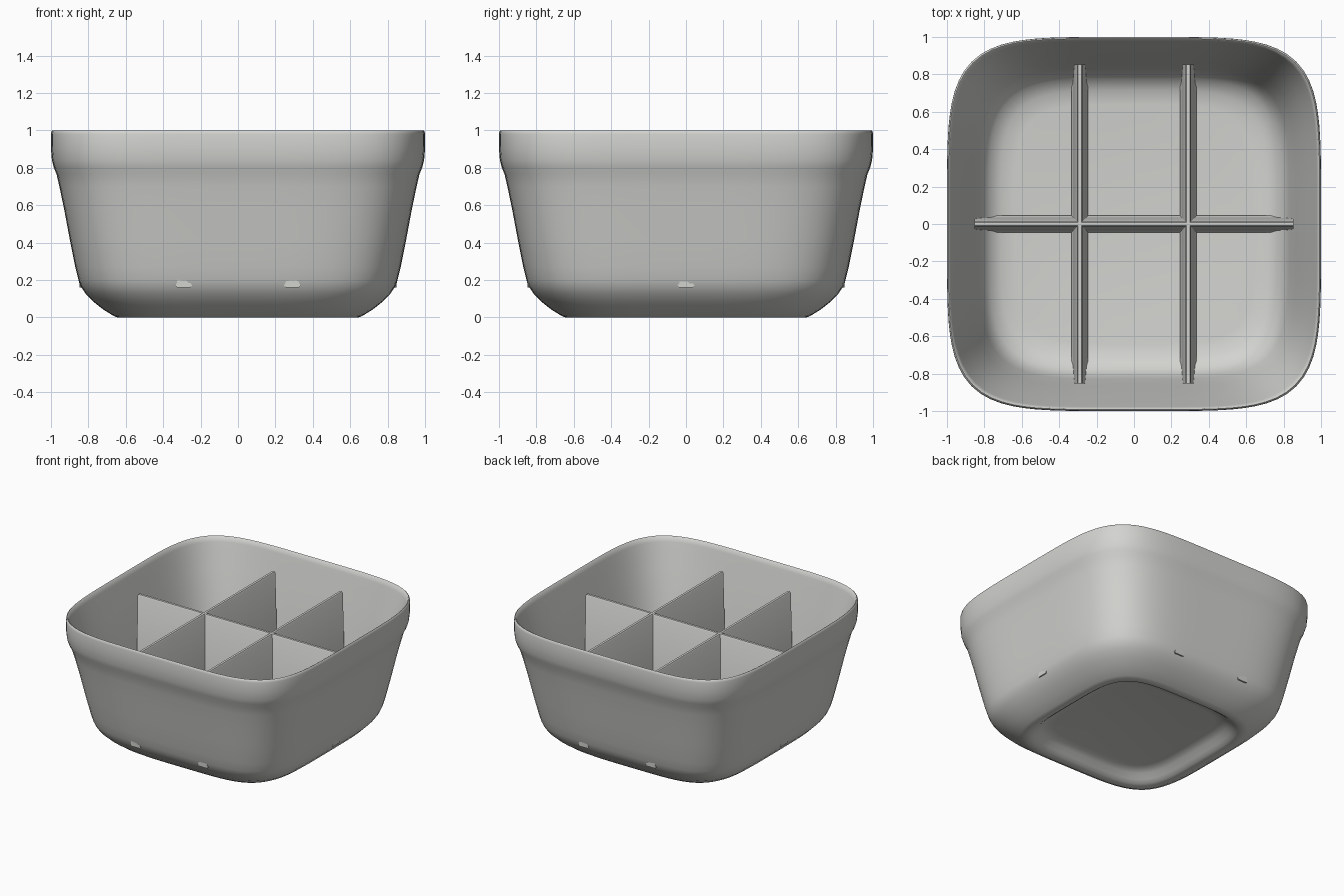
import bpy
import bmesh
import math

cube = bpy.data.objects.get("Cube")
if cube:
    bpy.data.objects.remove(cube, do_unlink=True)

# Single warm grey glaze
glaze = bpy.data.materials.new("warm_grey_glaze")
glaze.use_nodes = True
colour = (0.65, 0.65, 0.63, 1)
glaze.diffuse_color = colour
glaze.node_tree.nodes["Principled BSDF"].inputs["Base Color"].default_value = colour

SIDES = 128


def finish(bm, name, angle):
    """Turn a bmesh into a named, smooth shaded object."""
    bmesh.ops.recalc_face_normals(bm, faces=bm.faces)
    mesh = bpy.data.meshes.new(name)
    bm.to_mesh(mesh)
    bm.free()
    mesh.materials.append(glaze)
    obj = bpy.data.objects.new(name, mesh)
    bpy.context.collection.objects.link(obj)
    bpy.ops.object.select_all(action="DESELECT")
    obj.select_set(True)
    bpy.context.view_layer.objects.active = obj
    bpy.ops.object.shade_smooth_by_angle(angle=math.radians(angle))


def rounded_square(half, power):
    """Outline points of a soft-cornered square."""
    points = []
    for i in range(SIDES):
        a = math.tau * i / SIDES
        c, s = math.cos(a), math.sin(a)
        r = half / (abs(c) ** power + abs(s) ** power) ** (1 / power)
        points.append((r * c, r * s))
    return points


def loft(name, profile):
    """Stack soft-cornered squares along a (half width, height) profile."""
    bm = bmesh.new()
    # Corners tighten from the foot up to the rim
    rings = [[bm.verts.new((x, y, z)) for x, y in rounded_square(half, 4.4 + 0.5 * z)]
             for half, z in profile]
    for low, high in zip(rings, rings[1:]):
        for i in range(SIDES):
            j = (i + 1) % SIDES
            bm.faces.new((low[i], low[j], high[j], high[i]))
    bm.faces.new(rings[0])
    bm.faces.new(rings[-1])
    finish(bm, name, 60)


# Bowl: hollow underside, foot, flared wall, collar, rim, inner wall, floor
underside = [(0.47, 0.08), (0.51, 0.075), (0.545, 0.055), (0.575, 0.025), (0.6, 0.006)]
outer = [(0.62, 0), (0.645, 0), (0.665, 0.008), (0.72, 0.042), (0.775, 0.085),
         (0.815, 0.127), (0.84, 0.165), (0.853, 0.2), (0.87, 0.27), (0.9, 0.42),
         (0.93, 0.58), (0.955, 0.7), (0.97, 0.765), (0.985, 0.802), (0.995, 0.84), (1, 0.9)]
rim = [(1, 0.98), (0.997, 0.995), (0.992, 1), (0.987, 0.997)]
inner = [(0.977, 0.96), (0.958, 0.88), (0.933, 0.78), (0.895, 0.62), (0.865, 0.48),
         (0.83, 0.32), (0.81, 0.25), (0.775, 0.195), (0.715, 0.16), (0.64, 0.15)]
loft("bowl", underside + outer + rim + inner)


# Dividers: thin tapered walls with flared feet that just pierce the bowl
def divider(name, offset, along_x):
    half = [(0.036, 0.16), (0.045, 0.17), (0.036, 0.187), (0.033, 0.21), (0.015, 0.87), (0.009, 0.88)]
    section = half + [(-w, z) for w, z in reversed(half)]
    bm = bmesh.new()
    ends = []
    for side in (-1, 1):
        ring = []
        for w, z in section:
            reach = side * (0.846 if z < 0.2 else 0.852)
            p = (reach, offset + w, z) if along_x else (offset + w, reach, z)
            ring.append(bm.verts.new(p))
        ends.append(ring)
    for i in range(len(section)):
        j = (i + 1) % len(section)
        bm.faces.new((ends[0][i], ends[0][j], ends[1][j], ends[1][i]))
    for end in ends:
        bm.faces.new(end)
    finish(bm, name, 35)


divider("left_divider", 0.29, False)
divider("right_divider", -0.29, False)
divider("cross_divider", 0, True)
